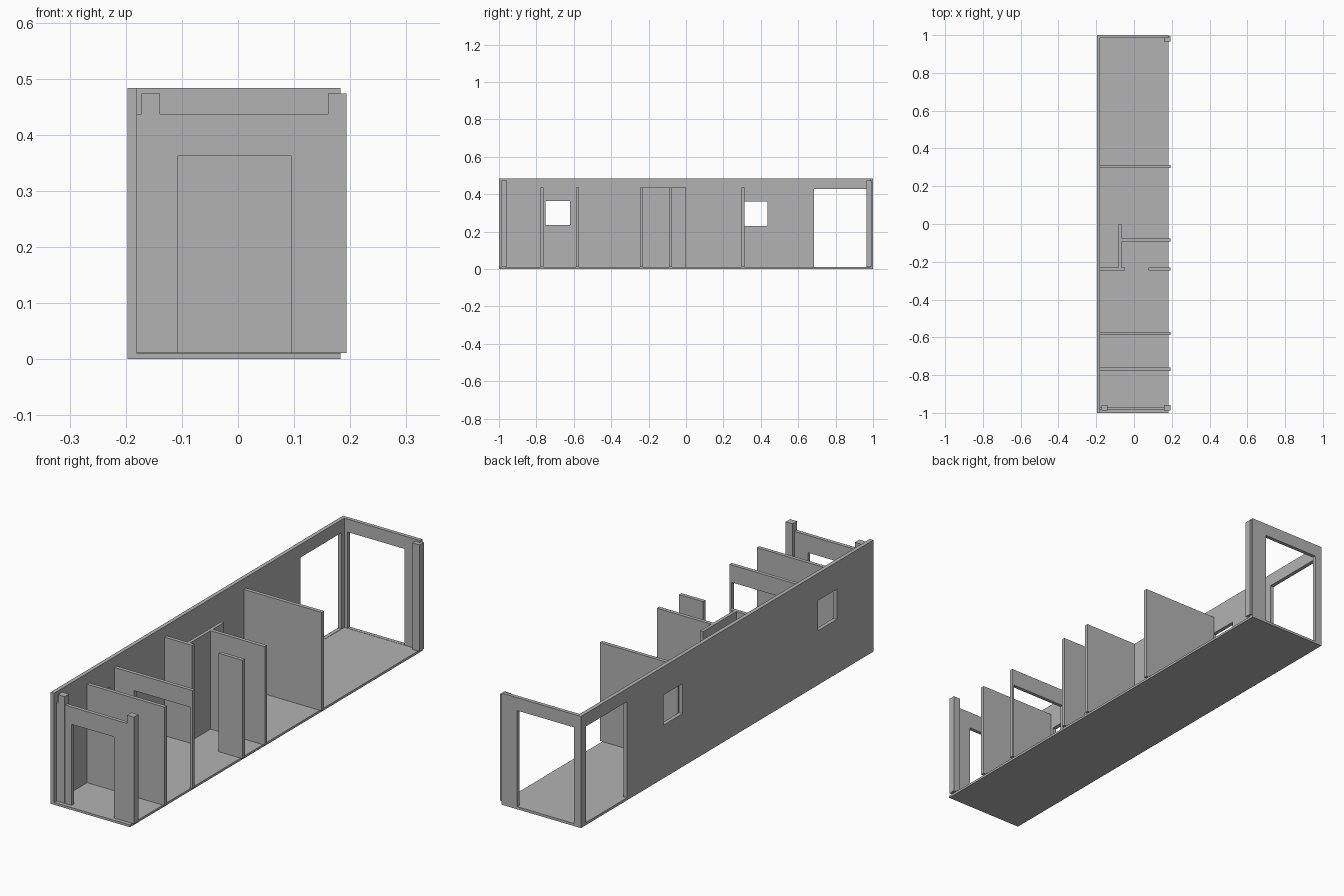
import bpy, bmesh
from mathutils import Vector

cube = bpy.data.objects.get("Cube")
if cube:
    bpy.data.objects.remove(cube, do_unlink=True)

grey = bpy.data.materials.new("plain grey")
grey.use_nodes = True
grey.diffuse_color = (0.45, 0.45, 0.45, 1)
grey.node_tree.nodes["Principled BSDF"].inputs["Base Color"].default_value = grey.diffuse_color

THICK = 0.016
FLOOR = 0.011
ROOM_TOP = 0.437
INNER, OUTER = -0.18, 0.193     # ends of the cross walls


def panel(name, along, start, end, low, high, offset, thick=THICK, holes=()):
    """Upright wall along 'x' or 'y' with rectangular holes (start, end, low, high)."""
    us = sorted({start, end, *(v for h in holes for v in h[:2])})
    zs = sorted({low, high, *(v for h in holes for v in h[2:])})
    point = (lambda u, z: (u, offset, z)) if along == "x" else (lambda u, z: (offset, u, z))
    bm = bmesh.new()
    grid = {(u, z): bm.verts.new(point(u, z)) for u in us for z in zs}
    for a, b in zip(us, us[1:]):
        for c, d in zip(zs, zs[1:]):
            mu, mz = (a + b) / 2, (c + d) / 2
            if not any(h[0] < mu < h[1] and h[2] < mz < h[3] for h in holes):
                bm.faces.new([grid[a, c], grid[b, c], grid[b, d], grid[a, d]])
    bmesh.ops.delete(bm, geom=[v for v in bm.verts if not v.link_faces], context="VERTS")
    # Give the flat outline its thickness, keeping the first face as the far side
    extruded = bmesh.ops.extrude_face_region(bm, geom=bm.faces[:], use_keep_orig=True)
    moved = [g for g in extruded["geom"] if isinstance(g, bmesh.types.BMVert)]
    shift = Vector((0, thick, 0)) if along == "x" else Vector((thick, 0, 0))
    bmesh.ops.translate(bm, verts=moved, vec=shift)
    bmesh.ops.recalc_face_normals(bm, faces=bm.faces[:])
    mesh = bpy.data.meshes.new(name)
    bm.to_mesh(mesh)
    bm.free()
    mesh.materials.append(grey)
    obj = bpy.data.objects.new(name, mesh)
    bpy.context.collection.objects.link(obj)
    return obj


# Floor slab
panel("floor", "x", -0.197, 0.183, 0, 0.01, -1, 2)

# Long side wall with two windows and a wide opening
panel("side_wall", "y", -1, 1, 0, 0.483, -0.197, 0.017, [
    (-0.75, -0.62, 0.235, 0.365),
    (0.305, 0.435, 0.23, 0.36),
    (0.685, 0.965, FLOOR, 0.427)])

# End walls
panel("back_wall", "x", INNER, 0.183, 0, 0.483, 0.984,
      holes=[(-0.164, 0.108, FLOOR, 0.427)])
panel("front_wall", "x", INNER, OUTER, FLOOR, ROOM_TOP, -0.985,
      holes=[(-0.108, 0.095, FLOOR, 0.362)])

# Corner posts
for name, x, y in (("front_right_post", -0.172, -0.987),
                   ("front_left_post", 0.16, -0.987),
                   ("back_left_post", 0.16, 0.965)):
    panel(name, "x", x, x + 0.033, 0.013, 0.474, y, 0.03)

# Solid full-width partitions
for name, y in (("front_partition", -0.777), ("rear_partition", 0.297)):
    panel(name, "x", INNER, OUTER, FLOOR, ROOM_TOP, y)

# Partition with a wide doorway
panel("doorway_partition", "x", INNER, OUTER, FLOOR, ROOM_TOP, -0.588,
      holes=[(-0.086, 0.183, FLOOR, 0.362)])

# Middle room: two stub walls, a cross wall and a short lengthwise wall
panel("stub_wall_right", "x", INNER, -0.048, FLOOR, ROOM_TOP, -0.245)
panel("stub_wall_left", "x", 0.078, OUTER, FLOOR, ROOM_TOP, -0.245)
panel("middle_cross_wall", "x", -0.067, OUTER, FLOOR, ROOM_TOP, -0.092)
panel("middle_long_wall", "y", -0.229, 0, FLOOR, ROOM_TOP, -0.081, 0.014)
